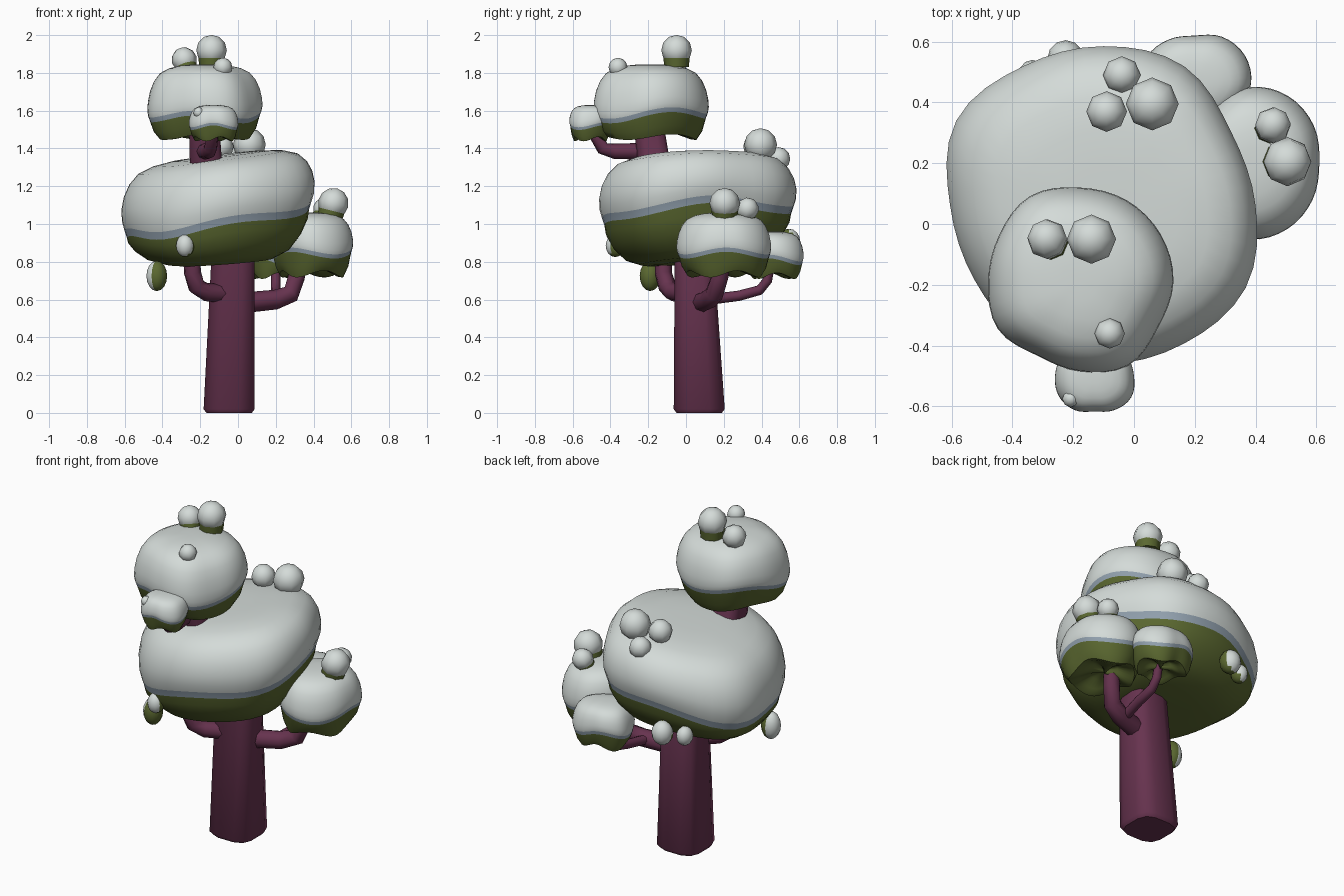
import bpy, bmesh, math
from mathutils import Vector

if "Cube" in bpy.data.objects:
    bpy.data.objects.remove(bpy.data.objects["Cube"])


def material(name, rgb):
    m = bpy.data.materials.new(name)
    m.diffuse_color = (*rgb, 1)
    m.use_nodes = True
    m.node_tree.nodes["Principled BSDF"].inputs["Base Color"].default_value = m.diffuse_color
    return m


SNOW = material("snow_white", (0.66, 0.71, 0.69))
RIM = material("snow_rim_blue_grey", (0.29, 0.36, 0.43))
LEAF = material("leaf_green", (0.105, 0.14, 0.03))
BARK = material("bark_purple", (0.135, 0.033, 0.078))


def finish(bm, name, mats, angle):
    bmesh.ops.recalc_face_normals(bm, faces=bm.faces)
    me = bpy.data.meshes.new(name)
    bm.to_mesh(me)
    bm.free()
    for m in mats:
        me.materials.append(m)
    ob = bpy.data.objects.new(name, me)
    bpy.context.collection.objects.link(ob)
    bpy.ops.object.select_all(action='DESELECT')
    ob.select_set(True)
    bpy.context.view_layer.objects.active = ob
    bpy.ops.object.shade_smooth_by_angle(angle=math.radians(angle))
    return ob


def skin(bm, rings, mats=None):
    """Join successive vertex rings with quads."""
    for k, (a, b) in enumerate(zip(rings, rings[1:])):
        n = len(a)
        for i in range(n):
            f = bm.faces.new((a[i], a[(i + 1) % n], b[(i + 1) % n], b[i]))
            f.material_index = mats[k] if mats else 0


def radius_at(radii, t):
    """Periodic Catmull-Rom through radii given at equal angles."""
    n = len(radii)
    i = int(t * n)
    u = t * n - i
    a, b, c, d = (radii[(i + k) % n] for k in (-1, 0, 1, 2))
    return b + 0.5 * u * (c - a + u * (2*a - 5*b + 4*c - d + u * (3*(b - c) + d - a)))


# (scale, height fraction) from snow rim to crown
BROAD_CROWN = [(0.97, 0), (0.995, .14), (1.0, .32), (0.975, .52), (.92, .7),
               (.83, .85), (.68, .94), (.48, .985), (.25, 1), (.02, 1)]
DOME_CROWN = [(.985, 0), (1.0, .1), (.99, .26), (.955, .46), (.885, .66),
              (.78, .82), (.62, .92), (.42, .975), (.2, 1), (.02, 1)]
# (scale, height fraction) from underside centre to snow rim
ROUND_BASE = [(.02, 0), (.35, 0), (.58, .04), (.74, .2), (.86, .5), (.93, .8), (.945, 1)]
DISH_BASE = [(.02, .4), (.35, .35), (.58, .14), (.7, .02), (.79, 0), (.89, .4), (.955, 1)]


def canopy(name, centre, radii, bottom, line, top, base, crown, band, n=48):
    """Foliage clump; bottom, line and top give heights from (x, y, angle)."""
    bm = bmesh.new()
    rings = []

    def ring(s, height):
        vs = []
        for i in range(n):
            a = math.tau * i / n
            ex = radius_at(radii, i / n)
            edge = (centre[0] + ex * math.cos(a), centre[1] + ex * math.sin(a))
            x, y = centre[0] + s * ex * math.cos(a), centre[1] + s * ex * math.sin(a)
            vs.append(bm.verts.new((x, y, height(x, y, a, line(*edge, a)))))
        rings.append(vs)

    for s, f in base:
        ring(s, lambda x, y, a, l: bottom(x, y, a) * (1 - f) + l * f)
    for s, f in crown:
        ring(s, lambda x, y, a, l: (l + band) * (1 - f) + top(x, y) * f)
    nb = len(base)
    skin(bm, rings, [2] * (nb - 1) + [1] + [0] * (len(crown) - 1))
    bm.faces.new(rings[0][::-1]).material_index = 2
    bm.faces.new(rings[-1]).material_index = 0
    return finish(bm, name, (SNOW, RIM, LEAF), 50)


S = math.sin
# Large and top canopies
canopy("main_canopy", (-.10, .06),
       [.50, .485, .53, .525, .53, .56, .505, .49, .51, .52, .525, .54],
       lambda x, y, a: .80 + .06 * x + .08 * y,
       lambda x, y, a: 1.015 + .12 * x + .06 * y + .025 * math.cos(a) * abs(math.cos(a))
       + .018 * math.cos(4 * (a - 4.88)),
       lambda x, y: 1.375 + .12 * x + .03 * y, ROUND_BASE, BROAD_CROWN, .04)
canopy("top_canopy", (-.18, -.19),
       [.31, .31, .31, .31, .325, .305, .30, .31, .28, .295, .32, .30],
       lambda x, y, a: 1.46 + .015 * S(3 * a),
       lambda x, y, a: 1.575 + .05 * y + .022 * S(3 * a + .6),
       lambda x, y: 1.845, DISH_BASE, DOME_CROWN, .025)
# Smaller canopies on side branches
canopy("right_canopy", (.38, .20),
       [.23, .245, .255, .25, .22, .2, .2, .2, .22, .25, .25, .24],
       lambda x, y, a: .735 + .018 * S(4 * a),
       lambda x, y, a: .835 + .018 * S(3 * a + 1.4),
       lambda x, y: 1.06, DISH_BASE, DOME_CROWN, .022)
canopy("back_canopy", (.20, .46),
       [.185, .19, .18, .16, .17, .18, .16, .15, .15, .15, .15, .16],
       lambda x, y, a: .725 + .016 * S(4 * a + 1),
       lambda x, y, a: .80 + .018 * S(3 * a + 2),
       lambda x, y: .96, DISH_BASE, DOME_CROWN, .02)
canopy("front_canopy", (-.13, -.50),
       [.13, .125, .11, .1, .11, .125, .13, .135, .13, .117, .13, .14],
       lambda x, y, a: 1.45 + .012 * S(4 * a),
       lambda x, y, a: 1.51 + .012 * S(3 * a),
       lambda x, y: 1.63, DISH_BASE, DOME_CROWN, .014)


# Trunk: rounded square sections (x, y, z, half width x, half depth y)
CORNER = [(1, .42), (.83, .83), (.42, 1)]
bm = bmesh.new()
rings = []
for x, y, z, hx, hy in [(-.047, .07, 0, .12, .12), (-.047, .07, .02, .135, .135),
                        (-.027, .045, .8, .115, .105), (-.06, .0, 1.0, .10, .10),
                        (-.17, -.17, 1.33, .085, .085), (-.18, -.20, 1.54, .08, .08)]:
    rings.append([])
    for q in range(4):
        c, s = round(math.cos(q * math.pi / 2)), round(math.sin(q * math.pi / 2))
        rings[-1] += [bm.verts.new((x + hx * (c * u - s * v), y + hy * (s * u + c * v), z))
                      for u, v in CORNER]
skin(bm, rings)
bm.faces.new(rings[0][::-1])
bm.faces.new(rings[-1])
finish(bm, "trunk", [BARK], 50)


def branch(name, pts, r0, r1, sides=8):
    pts = [Vector(p) for p in pts]
    span = pts[-1] - pts[0]
    v = Vector((-span.y, span.x, 0)).normalized()
    bm = bmesh.new()
    rings = []
    for i, p in enumerate(pts):
        d = (pts[min(i + 1, len(pts) - 1)] - pts[max(i - 1, 0)]).normalized()
        u = d.cross(v).normalized()
        r = r0 + (r1 - r0) * i / (len(pts) - 1)
        rings.append([bm.verts.new(p + r * (math.cos(math.tau * k / sides) * u
                                            + math.sin(math.tau * k / sides) * v))
                      for k in range(sides)])
    skin(bm, rings)
    bm.faces.new(rings[0])
    bm.faces.new(rings[-1])
    finish(bm, name, [BARK], 60)


branch("right_branch", [(.0, .07, .58), (.2, .12, .60), (.28, .15, .63), (.31, .18, .72), (.33, .2, .84)], .055, .045)
branch("back_branch", [(.17, .12, .60), (.20, .28, .62), (.2, .39, .65), (.2, .43, .70), (.2, .45, .80)], .028, .025)
branch("left_branch", [(-.06, .0, .63), (-.17, -.07, .64), (-.22, -.10, .67), (-.24, -.12, .74), (-.25, -.12, .87)], .05, .045)
branch("front_branch", [(-.18, -.22, 1.385), (-.155, -.38, 1.385), (-.145, -.44, 1.40), (-.13, -.50, 1.50)], .045, .03)


def tuft(name, centre, r, axis, stub):
    """Snow ball, with an optional short green stub beneath."""
    bm = bmesh.new()
    bmesh.ops.create_uvsphere(bm, u_segments=8, v_segments=6, radius=r)
    if stub:
        old = set(bm.faces)
        cone = bmesh.ops.create_cone(bm, cap_ends=True, segments=8, radius1=r * .8,
                                     radius2=r * .88, depth=r * .75)
        bmesh.ops.translate(bm, verts=cone["verts"], vec=(0, 0, -r * .72))
        for f in bm.faces:
            f.material_index = 0 if f in old else 1
    bm.transform(Vector(axis).to_track_quat('Z', 'Y').to_matrix().to_4x4())
    bmesh.ops.translate(bm, verts=bm.verts, vec=centre)
    finish(bm, name, (SNOW, LEAF), 50)


UP = (0, 0, 1)
for i, t in enumerate([
        ((.06, .395, 1.42), .087, UP, 0), ((-.09, .37, 1.41), .067, UP, 0),
        ((-.04, .49, 1.345), .062, UP, 0), ((-.14, -.05, 1.92), .081, UP, 1),
        ((-.285, -.05, 1.87), .067, (-.3, .3, 1), 1), ((-.08, -.36, 1.83), .05, UP, 0),
        ((-.208, -.575, 1.59), .028, UP, 0), ((.505, .205, 1.11), .081, (.25, 0, 1), 1),
        ((.457, .325, 1.08), .06, (.3, .3, 1), 1)]):
    tuft("snow_tuft_%d" % (i + 1), *t)


def pod(name, centre, size, outward, limit):
    """Hanging leaf pod, snowy on the side facing outward."""
    bm = bmesh.new()
    bmesh.ops.create_uvsphere(bm, u_segments=12, v_segments=8, radius=1)
    bmesh.ops.scale(bm, verts=bm.verts, vec=size)
    bmesh.ops.translate(bm, verts=bm.verts, vec=centre)
    bm.normal_update()
    out = Vector(outward).normalized()
    for f in bm.faces:
        f.material_index = 0 if f.normal.dot(out) > limit else 1
    finish(bm, name, (SNOW, LEAF), 60)


pod("front_pod", (-.28, -.375, .885), (.048, .05, .06), (-.4, -.9, .3), .1)
pod("left_pod", (-.43, -.19, .725), (.055, .055, .08), (-1, .25, .1), .2)
pod("back_pod", (-.225, .545, .905), (.06, .06, .07), (-.4, .9, .3), .1)
pod("back_left_pod", (-.335, .49, .895), (.045, .05, .055), (-.5, .8, .3), .1)
